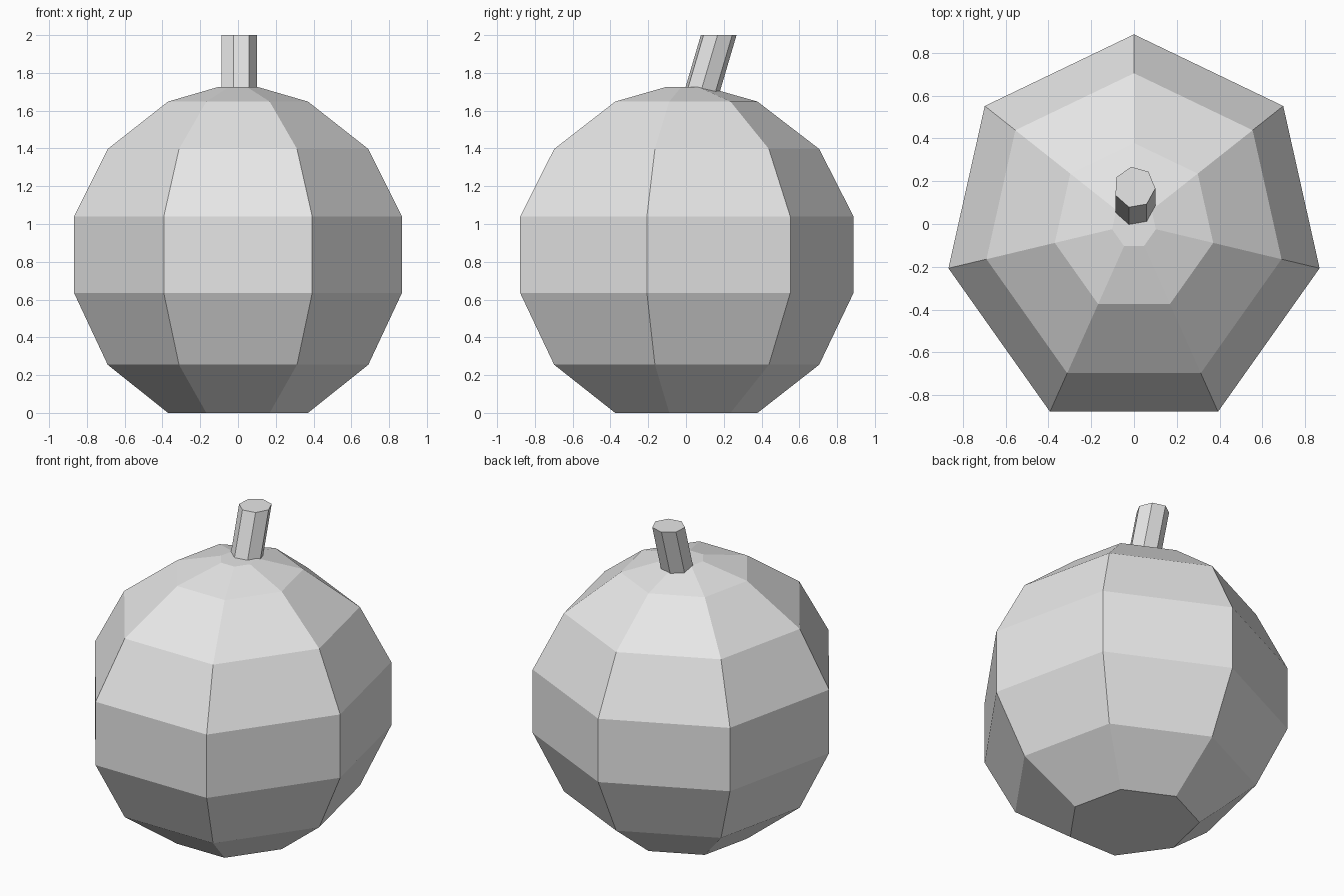
import bpy, bmesh, math

if "Cube" in bpy.data.objects:
    bpy.data.objects.remove(bpy.data.objects["Cube"])

def material(name, rgb):
    m = bpy.data.materials.new(name)
    m.diffuse_color = (*rgb, 1)
    m.use_nodes = True
    m.node_tree.nodes["Principled BSDF"].inputs["Base Color"].default_value = m.diffuse_color
    return m

def loft(name, rings, mat):
    """Closed flat-faced solid through a stack of equal-sized rings."""
    bm = bmesh.new()
    loops = [[bm.verts.new(p) for p in ring] for ring in rings]
    n = len(loops[0])
    for a, b in zip(loops, loops[1:]):
        for i in range(n):
            j = (i + 1) % n
            bm.faces.new((a[i], a[j], b[j], b[i]))
    bm.faces.new(loops[0][::-1])
    bm.faces.new(loops[-1])
    bmesh.ops.recalc_face_normals(bm, faces=bm.faces)
    me = bpy.data.meshes.new(name)
    bm.to_mesh(me)
    bm.free()
    me.materials.append(mat)
    ob = bpy.data.objects.new(name, me)
    bpy.context.collection.objects.link(ob)
    return ob

grey = material("light grey", (0.8, 0.8, 0.8))

# Round body: seven-sided outline, scaled at each height
half = [(0.393, -0.878), (0.868, -0.207), (0.698, 0.552)]
outline = half + [(0, 0.887)] + [(-x, y) for x, y in reversed(half)]
profile = [(0.427, 0), (0.795, 0.255), (1, 0.635), (1, 1.04),
           (0.795, 1.397), (0.427, 1.648), (0.118, 1.726)]
loft("body", [[(x * s, y * s, z) for x, y in outline] for s, z in profile], grey)

# Stem: seven-sided, leaning back, with its foot sunk into the body
def stem_ring(z):
    cy = 0.172 - 0.295 * (2 - z)
    angles = [math.radians(-3) + math.tau * i / 7 for i in range(7)]
    return [(0.003 + 0.097 * math.cos(a), cy + 0.097 * math.sin(a), z) for a in angles]

loft("stem", [stem_ring(1.64), stem_ring(2.0)], grey)
